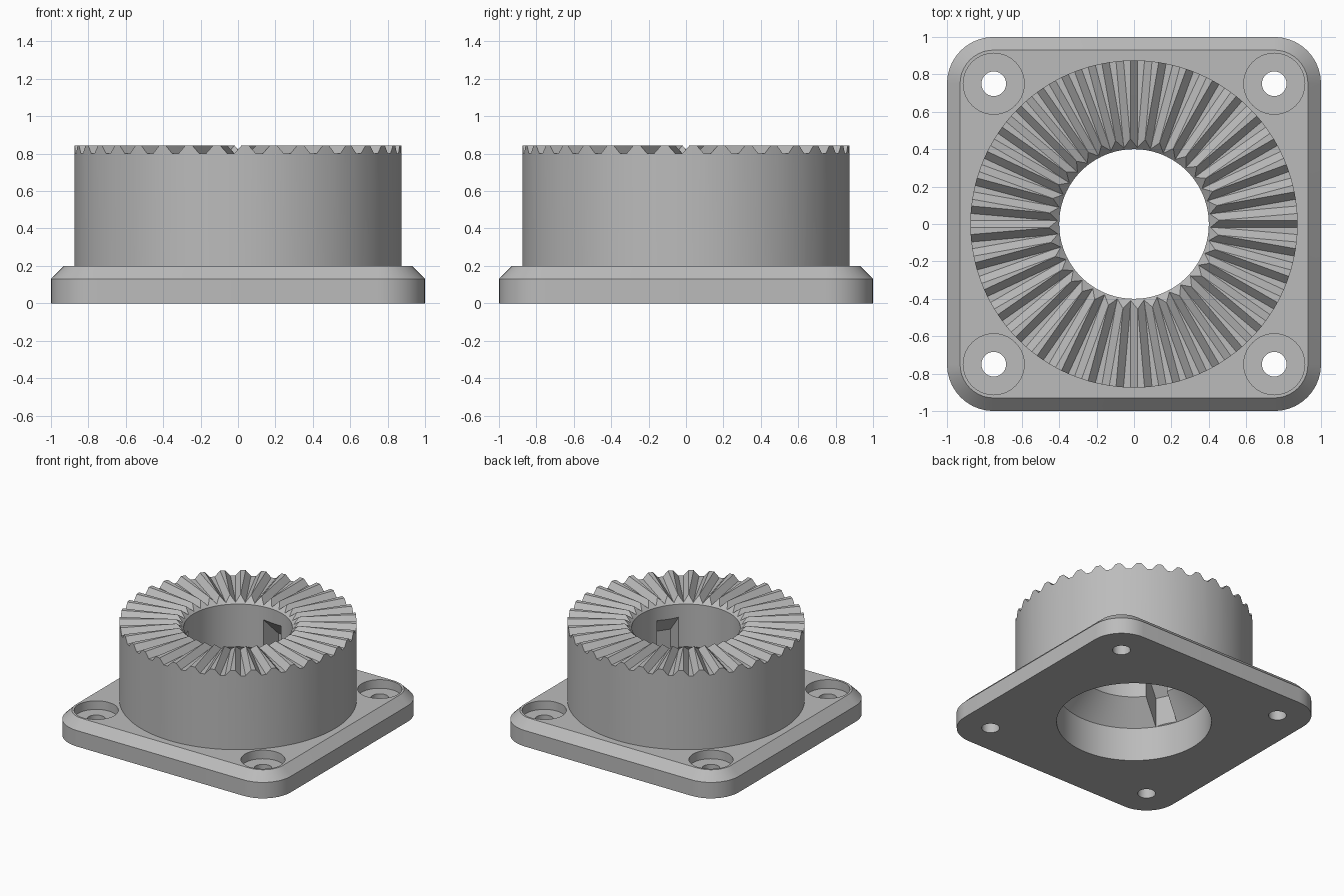
import bpy, bmesh, math
from mathutils import Matrix, Vector

default = bpy.data.objects.get("Cube")
if default:
    bpy.data.objects.remove(default, do_unlink=True)

grey = bpy.data.materials.new("plain grey")
grey.use_nodes = True
grey.diffuse_color = (0.5, 0.5, 0.5, 1)
grey.node_tree.nodes["Principled BSDF"].inputs["Base Color"].default_value = (0.5, 0.5, 0.5, 1)

BORE, CAVITY, COLLAR = 0.40, 0.57, 0.875
TEETH, VALLEY, DEPTH, FLANK = 36, 0.80, 0.045, 0.04


def loft(name, rings, closed=False):
    """Join equal-length loops of points into a solid, capped or closed on itself."""
    bm = bmesh.new()
    loops = [[bm.verts.new(p) for p in ring] for ring in rings]
    n = len(loops[0])
    pairs = list(zip(loops, loops[1:]))
    if closed:
        pairs.append((loops[-1], loops[0]))
    else:
        bm.faces.new(loops[0])
        bm.faces.new(loops[-1])
    for a, b in pairs:
        for i in range(n):
            j = (i + 1) % n
            bm.faces.new((a[i], a[j], b[j], b[i]))
    bmesh.ops.recalc_face_normals(bm, faces=bm.faces)
    mesh = bpy.data.meshes.new(name)
    bm.to_mesh(mesh)
    bm.free()
    mesh.materials.append(grey)
    obj = bpy.data.objects.new(name, mesh)
    bpy.context.collection.objects.link(obj)
    return obj


def circle(r, z, n, cx=0, cy=0):
    return [(cx + r * math.cos(math.tau * i / n), cy + r * math.sin(math.tau * i / n), z)
            for i in range(n)]


def lathe(name, profile, n, cx=0, cy=0):
    return loft(name, [circle(r, z, n, cx, cy) for r, z in profile])


def rounded_square(inset, z, steps=10):
    points = []
    for k, (sx, sy) in enumerate(((1, 1), (-1, 1), (-1, -1), (1, -1))):
        for i in range(steps + 1):
            a = math.pi / 2 * (k + i / steps)
            r = 0.25 - inset
            points.append((sx * 0.75 + r * math.cos(a), sy * 0.75 + r * math.sin(a), z))
    return points


def tooth_ring(r, flat_z=None):
    """Ring following the teeth: low, high, high, low for each tooth."""
    period = math.tau / TEETH
    half = min(FLANK / 2 / r, period * 0.245)
    height = DEPTH * min(1, r / 0.46)
    points = []
    for t in range(TEETH):
        for middle, side, high in ((0, -1, 0), (0, 1, 1), (0.5, -1, 1), (0.5, 1, 0)):
            a = (t + middle) * period + side * half
            z = VALLEY + height * high if flat_z is None else flat_z
            points.append((r * math.cos(a), r * math.sin(a), z))
    return points


def combine(target, other, operation):
    mod = target.modifiers.new(operation, 'BOOLEAN')
    mod.operation = operation
    mod.solver = 'EXACT'
    mod.object = other
    bpy.context.view_layer.objects.active = target
    bpy.ops.object.modifier_apply(modifier=mod.name)
    bpy.data.objects.remove(other, do_unlink=True)


# Square base plate with a chamfered top edge
body = loft("toothed_flange", [rounded_square(0, 0), rounded_square(0, 0.13),
                               rounded_square(0.07, 0.2)])

# Collar with radial teeth on its top face
collar = loft("collar", [tooth_ring(COLLAR, 0.1), tooth_ring(COLLAR), tooth_ring(0.46),
                         tooth_ring(0.38), tooth_ring(0.38, 0.1)], closed=True)
combine(body, collar, 'UNION')

# Stepped bore: wide cavity, cone, narrow bore, chamfered mouth
bore = lathe("bore_cutter", [(CAVITY, -0.1), (CAVITY, 0.273), (BORE, 0.443), (BORE, 0.79),
                             (BORE + 0.12, 0.91)], 96)
combine(body, bore, 'DIFFERENCE')

# Three slots with sloping ceilings
slot_profile = [(0.3, 0.2), (0.563, 0.2), (0.563, 0.513), (0.3, 0.776)]
for k in range(3):
    turn = Matrix.Rotation(math.radians(85 + 120 * k), 3, 'Z')
    slot = loft("slot_cutter", [[turn @ Vector((r, side, z)) for r, z in slot_profile]
                                for side in (-0.085, 0.085)])
    combine(body, slot, 'DIFFERENCE')

# Counterbored screw holes in the corners
for x in (-0.75, 0.75):
    for y in (-0.75, 0.75):
        hole = lathe("hole_cutter", [(0.066, -0.1), (0.066, 0.13), (0.163, 0.13),
                                     (0.163, 0.3)], 40, x, y)
        combine(body, hole, 'DIFFERENCE')

# Smooth round walls, crisp edges
bpy.ops.object.select_all(action='DESELECT')
body.select_set(True)
bpy.context.view_layer.objects.active = body
bpy.ops.object.shade_smooth_by_angle(angle=math.radians(25))
